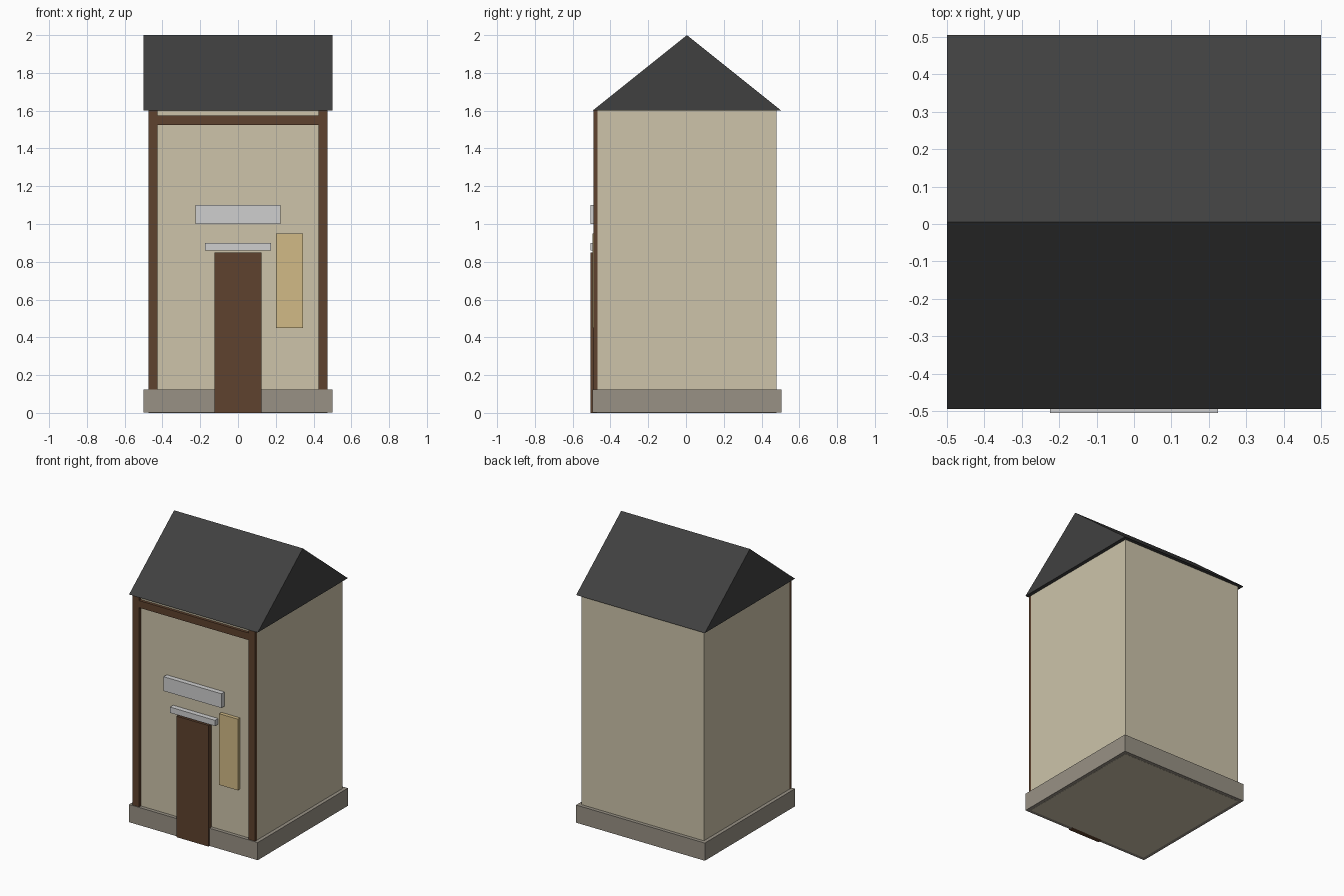
import bpy, bmesh

if "Cube" in bpy.data.objects:
    bpy.data.objects.remove(bpy.data.objects["Cube"])


def material(name, r, g, b):
    # sRGB 0-255 to linear
    def lin(c):
        c /= 255
        return c / 12.92 if c <= 0.04045 else ((c + 0.055) / 1.055) ** 2.4
    m = bpy.data.materials.new(name)
    m.diffuse_color = (lin(r), lin(g), lin(b), 1)
    m.use_nodes = True
    m.node_tree.nodes["Principled BSDF"].inputs["Base Color"].default_value = m.diffuse_color
    return m


PLASTER = material("plaster", 205, 196, 170)
STONE = material("stone", 152, 145, 133)
TIMBER = material("timber", 95, 66, 46)
SLATE = material("slate", 64, 64, 64)
PALE = material("pale_grey", 207, 207, 207)
TAN = material("tan", 209, 186, 134)


def prism(name, profile, x0, x1, mat):
    """Extrude a (y, z) profile along x."""
    bm = bmesh.new()
    face = bm.faces.new([bm.verts.new((x0, y, z)) for y, z in profile])
    ext = bmesh.ops.extrude_face_region(bm, geom=[face])
    moved = [v for v in ext["geom"] if isinstance(v, bmesh.types.BMVert)]
    bmesh.ops.translate(bm, verts=moved, vec=(x1 - x0, 0, 0))
    bmesh.ops.recalc_face_normals(bm, faces=bm.faces)
    me = bpy.data.meshes.new(name)
    bm.to_mesh(me)
    bm.free()
    me.materials.append(mat)
    ob = bpy.data.objects.new(name, me)
    bpy.context.collection.objects.link(ob)
    return ob


def box(name, x0, x1, y0, y1, z0, z1, mat):
    return prism(name, [(y0, z0), (y1, z0), (y1, z1), (y0, z1)], x0, x1, mat)


BACK, FRONT, WALL = 0.505, -0.495, -0.47

# Main body: plinth, walls and solid gable roof
box("plinth", -0.5, 0.5, FRONT, BACK, 0.001, 0.125, STONE)
box("walls", -0.475, 0.475, WALL, 0.48, 0, 1.6, PLASTER)
prism("roof", [(FRONT, 1.6), (BACK, 1.6), (0.005, 2.0)], -0.5, 0.5, SLATE)

# Timber frame on the front
for side, x in (("left", -0.45), ("right", 0.45)):
    box(side + "_post", x - 0.025, x + 0.025, -0.49, WALL + 0.002, 0.125, 1.6, TIMBER)
box("cross_beam", -0.425, 0.425, -0.49, WALL + 0.002, 1.525, 1.575, TIMBER)

# Door, lintel, sign board and wall panel
box("door", -0.125, 0.125, -0.505, WALL + 0.002, 0, 0.85, TIMBER)
box("door_lintel", -0.175, 0.175, -0.505, WALL + 0.002, 0.86, 0.9, PALE)
box("sign_board", -0.225, 0.225, -0.505, WALL + 0.002, 1.0, 1.1, PALE)
box("wall_panel", 0.2, 0.345, -0.495, WALL + 0.002, 0.45, 0.95, TAN)
